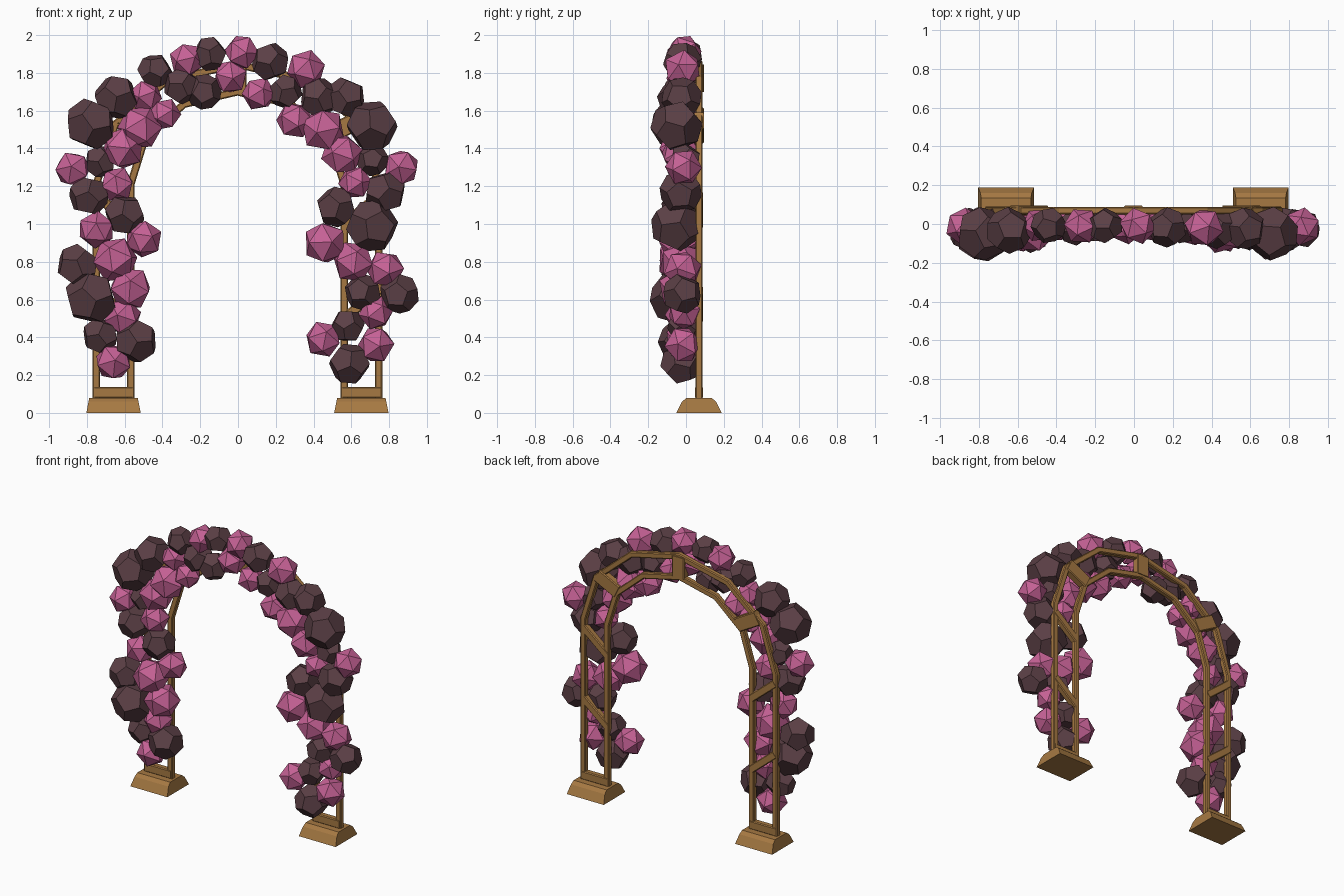
import bpy, bmesh, math, random
from mathutils import Vector, Matrix, Euler

cube = bpy.data.objects.get("Cube")
if cube:
    bpy.data.objects.remove(cube, do_unlink=True)
random.seed(4)


def material(name, rgb):
    mat = bpy.data.materials.new(name)
    mat.use_nodes = True
    mat.diffuse_color = (*rgb, 1)
    mat.node_tree.nodes["Principled BSDF"].inputs["Base Color"].default_value = (*rgb, 1)
    return mat


PINK = material("rose pink", (.56, .12, .30))
DARK = material("dark plum", (.105, .05, .06))
WOOD = material("warm wood", (.38, .19, .055))

FRAME_Y = .069                 # depth of the frame's centre line
MID = -.003                    # frame's centre in x
OUTER, INNER = .747, .565      # post distances from the centre
SPRING = 1.21                  # height where the arch starts
ROW = Vector((0, 1, 0))


def finish(name, bm, mat):
    bmesh.ops.recalc_face_normals(bm, faces=bm.faces)
    mesh = bpy.data.meshes.new(name)
    bm.to_mesh(mesh)
    bm.free()
    mesh.materials.append(mat)
    obj = bpy.data.objects.new(name, mesh)
    bpy.context.collection.objects.link(obj)
    return obj


def loft(bm, rings):
    """Join rings of points with quads and cap both ends."""
    rings = [[bm.verts.new(p) for p in ring] for ring in rings]
    for a, b in zip(rings, rings[1:]):
        for i in range(len(a)):
            j = (i + 1) % len(a)
            bm.faces.new((a[i], a[j], b[j], b[i]))
    bm.faces.new(rings[0])
    bm.faces.new(rings[-1])


def bar(name, path, half_w=.02, half_d=.019, chamfer=.006):
    """Sweep a chamfered rectangle along an (x, z) path."""
    pts = [Vector((x + MID, FRAME_Y, z)) for x, z in path]
    w, d, c = half_w, half_d, chamfer
    section = [(w, d - c), (w - c, d), (c - w, d), (-w, d - c),
               (-w, c - d), (c - w, -d), (w - c, -d), (w, c - d)]
    rings = []
    for i, p in enumerate(pts):
        before = (p - pts[max(i - 1, 0)]).normalized()
        after = (pts[min(i + 1, len(pts) - 1)] - p).normalized()
        side = (before + after).normalized().cross(ROW)
        along = after if after.length else before
        miter = 1 / max(.5, side.dot(along.cross(ROW)))
        rings.append([p + side * u * miter + ROW * v for u, v in section])
    bm = bmesh.new()
    loft(bm, rings)
    return finish(name, bm, WOOD)


RISE = {OUTER: .635, INNER: .49}


def arch_point(radius, degrees):
    a = math.radians(degrees)
    return radius * math.sin(a), SPRING + RISE[radius] * math.cos(a)


# Two continuous rails: post, six-sided arch, post
for name, radius in (("outer_rail", OUTER), ("inner_rail", INNER)):
    arc = [arch_point(radius, d) for d in range(-90, 91, 30)]
    bar(name, [(-radius, .06)] + arc + [(radius, .06)])

# Blocks tying the two arches together
for name, angle in (("right", -55), ("top", 0), ("left", 58)):
    bar(name + "_arch_block", [arch_point(INNER, angle), arch_point(OUTER, angle)],
        half_w=.048, half_d=.026)

# Feet, sills and diagonal braces on each side
for name, s in (("left", 1), ("right", -1)):
    profile = [(-.12, 0), (-.09, .06), (-.065, .08), (.065, .08), (.09, .06), (.12, 0)]
    centre = MID + s * (OUTER + INNER) / 2
    bm = bmesh.new()
    loft(bm, [[(centre + e * (.144 - z * .2), FRAME_Y + y, z) for y, z in profile]
              for e in (-1, 1)])
    finish(name + "_foot", bm, WOOD)
    bar(name + "_sill", [(s * (INNER - .01), .108), (s * (OUTER + .01), .108)],
        half_w=.03, half_d=.022)
    for level, z in (("lower", .5), ("upper", 1)):
        bar(f"{name}_{level}_brace", [(s * INNER, z), (s * OUTER, z + .15)],
            half_w=.026, half_d=.022)


def icosahedron():
    bm = bmesh.new()
    bmesh.ops.create_icosphere(bm, subdivisions=1, radius=1)
    return bm


def dodecahedron():
    """Dual of the icosahedron: hull of its face centres."""
    ico, bm = icosahedron(), bmesh.new()
    for f in ico.faces:
        bm.verts.new(f.calc_center_median().normalized())
    ico.free()
    bmesh.ops.convex_hull(bm, input=bm.verts)
    bmesh.ops.dissolve_limit(bm, angle_limit=.05, verts=bm.verts, edges=bm.edges)
    return bm


def garland(name, make_ball, mat, swell, back, balls):
    """Scatter faceted balls given as x, z, radius, each randomly turned."""
    source = make_ball()
    shape = bpy.data.meshes.new(name + "_ball")
    source.to_mesh(shape)
    source.free()
    bm = bmesh.new()
    for x, z, r in balls:
        start = len(bm.verts)
        bm.from_mesh(shape)
        bm.verts.ensure_lookup_table()
        turn = Euler([random.uniform(0, math.tau) for _ in range(3)]).to_matrix().to_4x4()
        place = Matrix.Translation((x, back - r, z)) @ turn @ Matrix.Scale(r * swell, 4)
        bmesh.ops.transform(bm, matrix=place, verts=bm.verts[start:])
    bpy.data.meshes.remove(shape)
    finish(name, bm, mat)


# Dark balls, from the right foot over the arch to the left foot
garland("dark_balls", dodecahedron, DARK, 1.1, .077, [
    (-.54, .38, .108), (-.73, .41, .09), (-.78, .61, .13), (-.85, .78, .105),
    (-.6, 1.05, .1), (-.79, 1.15, .1), (-.73, 1.33, .08), (-.78, 1.53, .127),
    (-.645, 1.67, .11), (-.44, 1.81, .085), (-.3, 1.73, .09), (-.18, 1.7, .088),
    (-.15, 1.9, .085), (.17, 1.86, .095), (.25, 1.7, .085), (.43, 1.67, .098),
    (.57, 1.67, .1), (.71, 1.52, .127), (.71, 1.34, .08), (.78, 1.17, .105),
    (.52, 1.09, .1), (.71, .99, .128), (.66, .64, .09), (.855, .63, .098),
    (.58, .46, .085), (.59, .26, .102)])

# Pink balls, same order
garland("pink_balls", icosahedron, PINK, 1.13, .075, [
    (-.66, .27, .09), (-.61, .51, .09), (-.57, .66, .105), (-.65, .81, .11),
    (-.5, .92, .09), (-.75, .97, .09), (-.64, 1.21, .085), (-.875, 1.29, .088),
    (-.61, 1.4, .105), (-.52, 1.51, .108), (-.49, 1.68, .08), (-.39, 1.58, .08),
    (-.27, 1.87, .085), (-.04, 1.78, .085), (.02, 1.91, .085), (.11, 1.69, .082),
    (.36, 1.82, .093), (.3, 1.55, .09), (.45, 1.5, .108), (.55, 1.37, .1),
    (.62, 1.22, .08), (.865, 1.3, .088), (.46, .9, .105), (.61, .8, .1),
    (.78, .76, .092), (.73, .53, .082), (.45, .39, .088), (.73, .36, .09)])
